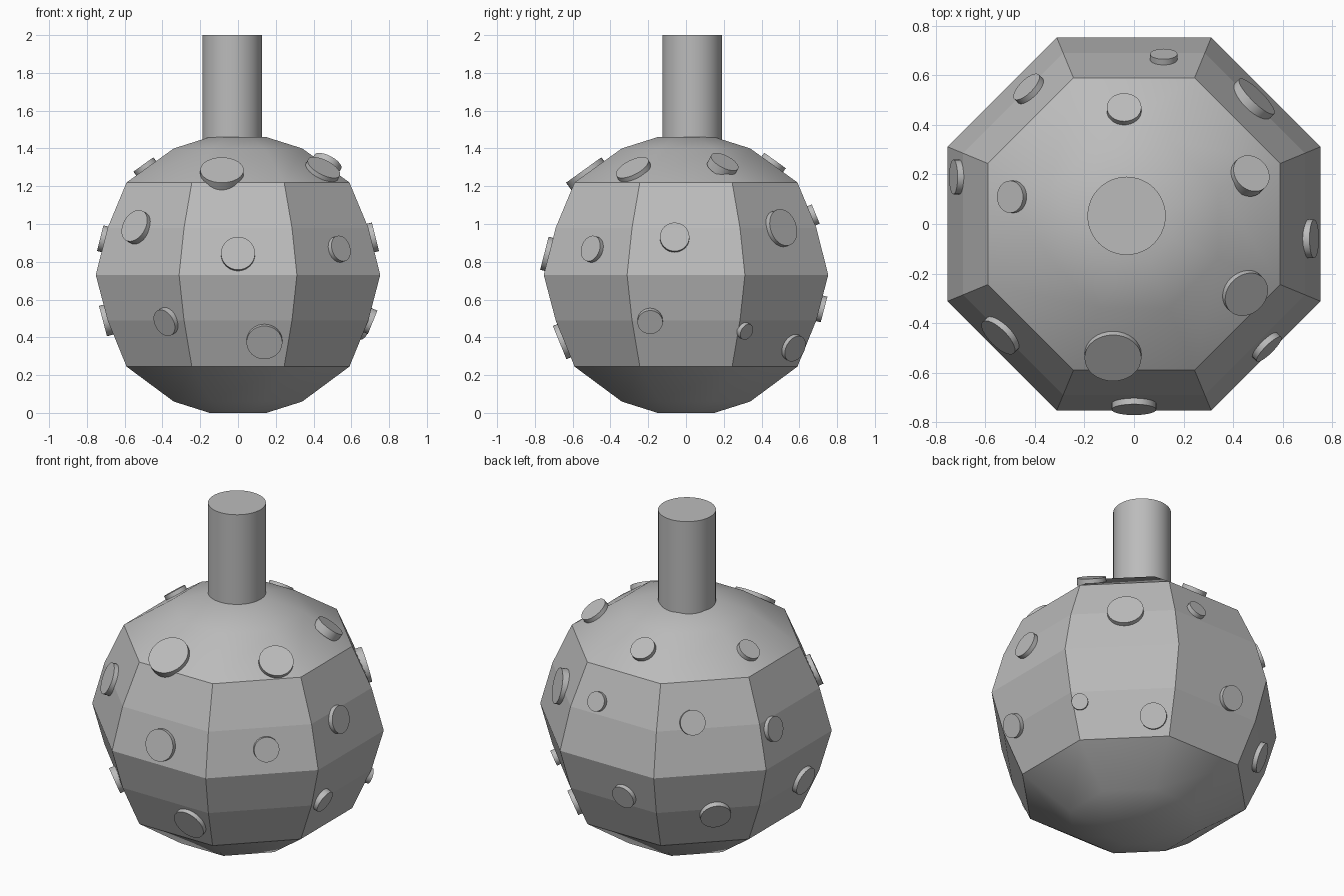
import bpy, bmesh, math
from mathutils import Vector
from mathutils.bvhtree import BVHTree

cube = bpy.data.objects.get("Cube")
if cube:
    bpy.data.objects.remove(cube, do_unlink=True)

grey = bpy.data.materials.new("plain_grey")
grey.use_nodes = True
colour = (0.5, 0.5, 0.5, 1)
grey.diffuse_color = colour
grey.node_tree.nodes["Principled BSDF"].inputs["Base Color"].default_value = colour


def make_object(name, bm, angle):
    """Turn a bmesh into a grey object with smooth shading and sharp edges."""
    bmesh.ops.recalc_face_normals(bm, faces=bm.faces)
    mesh = bpy.data.meshes.new(name)
    bm.to_mesh(mesh)
    mesh.materials.append(grey)
    obj = bpy.data.objects.new(name, mesh)
    bpy.context.collection.objects.link(obj)
    bpy.ops.object.select_all(action='DESELECT')
    obj.select_set(True)
    bpy.context.view_layer.objects.active = obj
    bpy.ops.object.shade_smooth_by_angle(angle=math.radians(angle))
    return obj


def cylinder(name, radius, depth, sides, centre, axis=(0, 0, 1)):
    bm = bmesh.new()
    turn = Vector(axis).to_track_quat('Z', 'Y').to_matrix().to_4x4()
    turn.translation = centre
    bmesh.ops.create_cone(bm, cap_ends=True, segments=sides, radius1=radius,
                          radius2=radius, depth=depth, matrix=turn)
    obj = make_object(name, bm, 30)
    bm.free()
    return obj


# Body: eight-sided turned shell, (half width across flats, height)
profile = [(0.15, 0), (0.34, 0.06), (0.59, 0.245), (0.69, 0.49), (0.753, 0.73),
           (0.69, 0.98), (0.59, 1.22), (0.34, 1.4), (0.15, 1.46)]
SIDES = 8
bm = bmesh.new()
rings = []
for flat, z in profile:
    r = flat / math.cos(math.pi / SIDES)
    angles = [(i + 0.5) * math.tau / SIDES for i in range(SIDES)]
    rings.append([bm.verts.new((r * math.cos(a), r * math.sin(a), z)) for a in angles])
for low, high in zip(rings, rings[1:]):
    for i in range(SIDES):
        j = (i + 1) % SIDES
        bm.faces.new((low[i], low[j], high[j], high[i]))
bm.faces.new(rings[0][::-1])
bm.faces.new(rings[-1])
body = make_object("body", bm, 28)
surface = BVHTree.FromBMesh(bm)
bm.free()

# Middle bands are flat, the end caps stay smooth
for face in body.data.polygons:
    if 0.25 < face.center.z < 1.21:
        face.use_smooth = False

# Neck
cylinder("neck", 0.158, 0.56, 48, (-0.03, 0.033, 1.72))

# Round studs lying on the body panels: x, y, z, radius
studs = [
    # upper ring
    (-0.085, -0.53, 1.27, 0.115), (0.45, -0.28, 1.29, 0.095),
    (0.47, 0.20, 1.32, 0.08), (-0.04, 0.46, 1.32, 0.07), (-0.49, 0.11, 1.3, 0.065),
    # middle ring
    (0, -0.73, 0.84, 0.09), (0.53, -0.49, 0.865, 0.07), (0.72, -0.06, 0.93, 0.078),
    (0.49, 0.51, 0.98, 0.1), (0.12, 0.68, 1.05, 0.055), (-0.43, 0.55, 1.02, 0.07),
    (-0.71, 0.19, 0.92, 0.07), (-0.53, -0.44, 0.98, 0.09),
    # lower ring
    (0.14, -0.65, 0.38, 0.095), (0.70, -0.19, 0.485, 0.067), (0.645, 0.31, 0.435, 0.045),
    (0.33, 0.56, 0.35, 0.073), (-0.09, 0.72, 0.55, 0.07), (-0.50, 0.44, 0.46, 0.085),
    (-0.70, -0.12, 0.49, 0.083), (-0.375, -0.6, 0.485, 0.075),
]
for n, (x, y, z, radius) in enumerate(studs, 1):
    spot, normal, _, _ = surface.find_nearest(Vector((x, y, z)))
    cylinder(f"stud_{n:02d}", radius, 0.05, 32, spot, normal)
